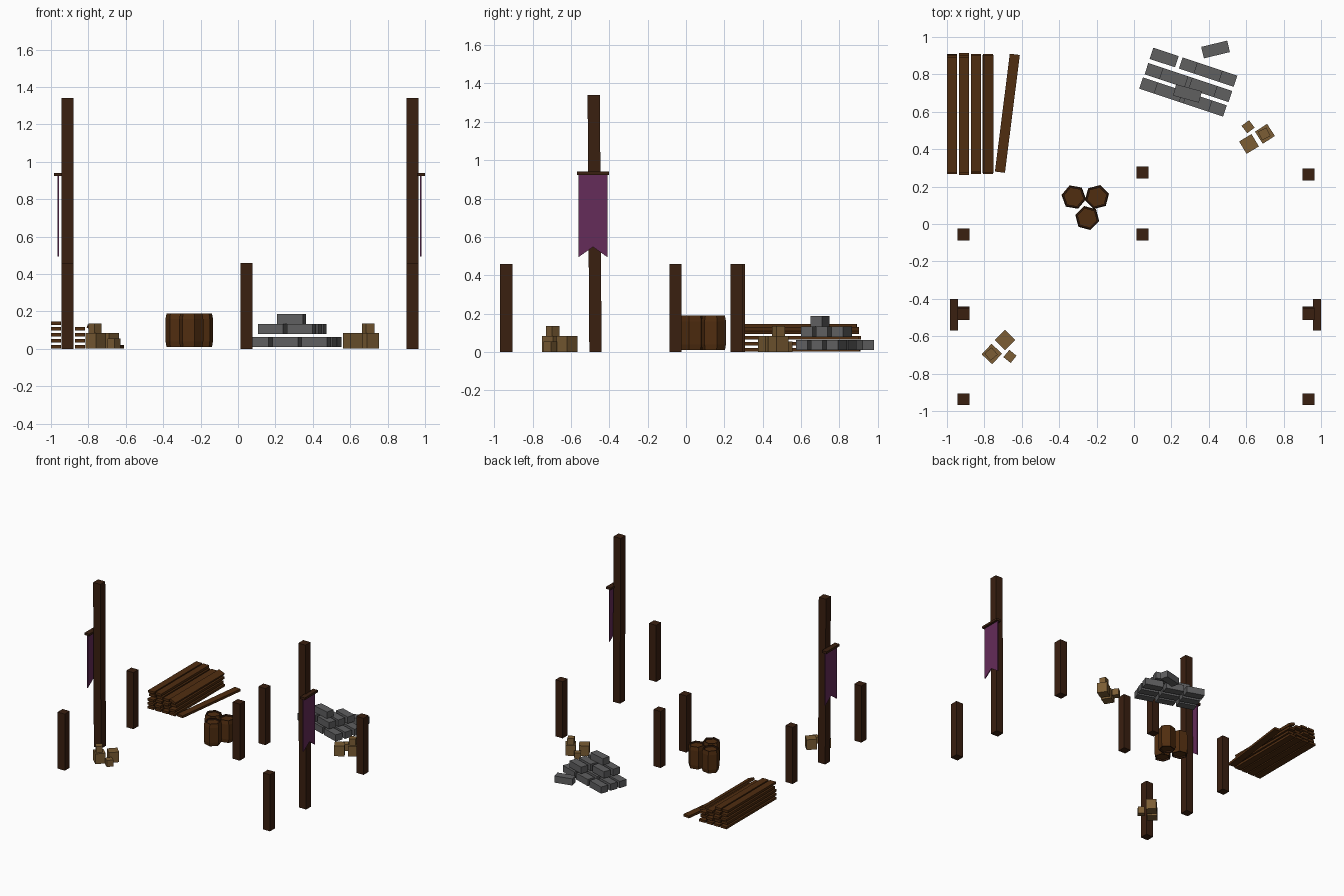
import bpy, bmesh, math, random
from mathutils import Matrix, Vector

random.seed(4)
cube = bpy.data.objects.get("Cube")
if cube:
    bpy.data.objects.remove(cube)


def material(name, r, g, b):
    m = bpy.data.materials.new(name)
    m.use_nodes = True
    m.diffuse_color = (r, g, b, 1)
    m.node_tree.nodes["Principled BSDF"].inputs["Base Color"].default_value = (r, g, b, 1)
    return m


DARK = material("dark_timber", .042, .014, .005)
WOOD = material("brown_wood", .08, .026, .005)
CRATE = material("light_crate_wood", .2, .11, .035)
STONE = material("grey_stone", .115, .115, .118)
CLOTH = material("purple_cloth", .13, .025, .1)


def finish(name, bm, *mats):
    bmesh.ops.recalc_face_normals(bm, faces=bm.faces)
    me = bpy.data.meshes.new(name)
    bm.to_mesh(me)
    bm.free()
    for m in mats:
        me.materials.append(m)
    ob = bpy.data.objects.new(name, me)
    bpy.context.collection.objects.link(ob)
    return ob


def box(name, mat, centre, size, turn=0, roll=0):
    """Box about its centre, turned about z and rolled about its length."""
    bm = bmesh.new()
    place = (Matrix.Translation(centre) @ Matrix.Rotation(math.radians(turn), 4, "Z")
             @ Matrix.Rotation(math.radians(roll), 4, "Y") @ Matrix.Diagonal((*size, 1)))
    bmesh.ops.create_cube(bm, size=1, matrix=place)
    return finish(name, bm, mat)


# Short posts
POST = .064
LEFT, RIGHT = .934, -.912
for x, y in [(.045, .275), (LEFT, .265), (RIGHT, -.055),
             (.045, -.055), (RIGHT, -.937), (LEFT, -.937)]:
    box("short_post", DARK, (x, y, .23), (POST, POST, .46))

# Tall posts with hanging banners
for side, x, bar_x in (("left", LEFT, .978), ("right", RIGHT, -.962)):
    post = box(side + "_tall_post", DARK, (x, -.477, .67), (POST, POST, 1.34))
    for v in post.data.vertices:
        v.co.y += .005 if v.co.z < .5 else -.004
    box(side + "_banner_bar", DARK, (bar_x, -.485, .932), (.042, .168, .018))
    bm = bmesh.new()
    outline = [(-.075, .93), (-.075, .495), (0, .548), (.075, .495), (.075, .93)]
    rings = [[bm.verts.new((bar_x + dx, -.485 + y, z)) for y, z in outline]
             for dx in (-.004, .004)]
    for ring in rings:
        bm.faces.new(ring)
    for i in range(5):
        j = (i + 1) % 5
        bm.faces.new((rings[0][i], rings[0][j], rings[1][j], rings[1][i]))
    finish(side + "_banner", bm, CLOTH)

# Plank stack, lower towards the leaning end
for column, layers in enumerate((5, 5, 4, 3)):
    x = -.973 + column * .064
    for layer in range(layers):
        length = .64 - random.uniform(0, .03) * (layer > 0)
        shift = random.uniform(-.01, .01) * (layer > 0)
        box("stacked_plank", WOOD, (x, .588 + shift, .012 + layer * .0315), (.054, length, .019))
box("tilted_plank", WOOD, (-.781, .588, .112), (.054, .63, .019), 0, 22)
box("loose_plank", WOOD, (-.677, .592, .012), (.054, .635, .019), -7.2)


# Hexagonal barrels with recessed lids
def barrel(x, y, turn):
    bm = bmesh.new()
    profile = [(.045, .022), (.052, .01), (.061, .01), (.0665, .04),
               (.0665, .16), (.061, .19), (.052, .19), (.052, .178)]
    profile[0] = (.052, .022)
    rings = []
    for r, z in profile:
        rings.append([bm.verts.new((x + r * math.cos(a), y + r * math.sin(a), z))
                      for a in (math.radians(turn + 60 * k) for k in range(6))])
    for n, (low, high) in enumerate(zip(rings, rings[1:])):
        for k in range(6):
            j = (k + 1) % 6
            f = bm.faces.new((low[k], low[j], high[j], high[k]))
            f.material_index = 0 if 2 <= n <= 4 else 1
    for ring in (rings[0], rings[-1]):
        bm.faces.new(ring)
    finish("barrel", bm, WOOD, DARK)


barrel(-.322, .144, -10)
barrel(-.198, .144, 15)
barrel(-.25, .032, -15)

# Stone block pile: three rows of three, bridged by upper blocks
TURN = -18.4
along = Vector((math.cos(math.radians(TURN)), math.sin(math.radians(TURN)), 0))
BLOCK = (.143, .063, .054)
rows = [Vector((.262, .679, 0)), Vector((.291, .756, 0)), Vector((.318, .838, 0))]
for n, row in enumerate(rows):
    for k in (-1, 0, 1):
        box("base_block", STONE, row + along * k * .165 + Vector((0, 0, .037)), BLOCK, TURN)
    for k in ((-.5, .5) if n < 2 else (.5,)):
        box("upper_block", STONE, row + along * k * .165 + Vector((0, 0, .106)), BLOCK, TURN)
box("top_block", STONE, (.286, .698, .16), BLOCK, TURN + 3)
box("loose_block", STONE, (.436, .933, .037), BLOCK, 13.5)

# Crate groups: two large, one small on the ground, one small on top
BIG, SMALL = .077, .05
for large_a, large_b, small, turn in (
        ((.615, .428), (.7, .482), (.61, .52), 31),
        ((-.69, -.62), (-.76, -.695), (-.663, -.708), 45)):
    for spot, skew in ((large_a, 0), (large_b, 2)):
        box("large_crate", CRATE, (*spot, .0425), (BIG, BIG, .083), turn + skew)
    box("small_crate", CRATE, (*small, .028), (SMALL, SMALL, .053), turn + 6)
    box("top_crate", CRATE, (large_b[0] - .004, large_b[1], .11), (SMALL, SMALL, .052), turn - 5)
